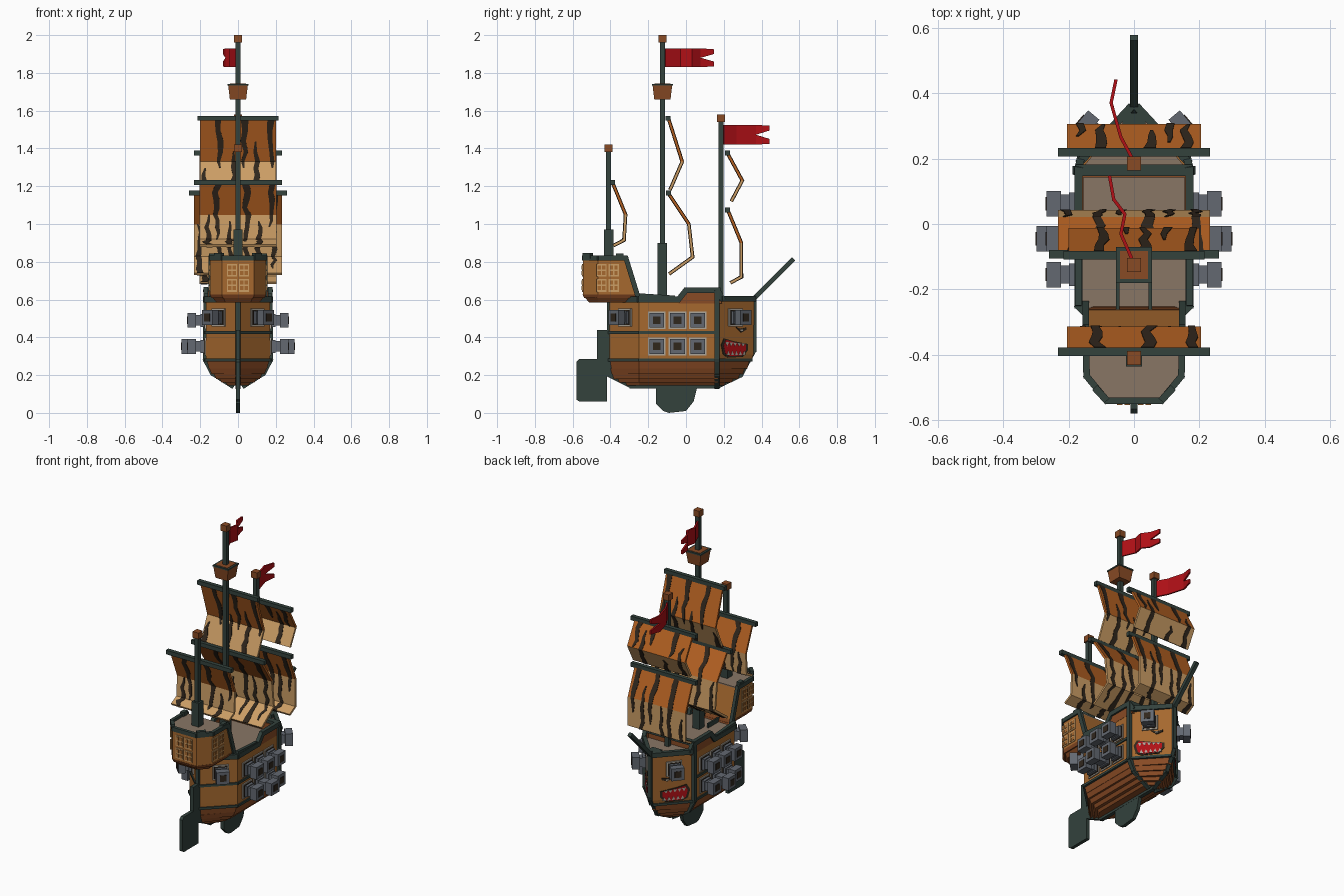
import bpy, bmesh, random
from mathutils import Vector as V

random.seed(4)
if "Cube" in bpy.data.objects:
    bpy.data.objects.remove(bpy.data.objects["Cube"])


def material(name, r, g, b):
    m = bpy.data.materials.new(name)
    m.use_nodes = True
    m.diffuse_color = (r, g, b, 1)
    m.node_tree.nodes["Principled BSDF"].inputs["Base Color"].default_value = (r, g, b, 1)
    return m


OCHRE = material("ochre_planks", .38, .14, .028)
BROWN = material("brown_wood", .25, .07, .018)
GREEN = material("dark_green_trim", .033, .054, .046)
METAL = material("gun_metal", .125, .14, .165)
DECK = material("weathered_deck", .25, .18, .13)
RED = material("red_cloth", .43, .005, .008)
ORANGE = material("orange_cloth", .46, .12, .016)
TAN = material("tan_cloth", .6, .34, .13)
BLACK = material("stripe_black", .03, .02, .012)
PALE = material("pale_grey", .42, .38, .32)


def finish(bm, name, mats, thickness=0):
    bmesh.ops.recalc_face_normals(bm, faces=bm.faces)
    me = bpy.data.meshes.new(name)
    bm.to_mesh(me)
    bm.free()
    for m in mats:
        me.materials.append(m)
    ob = bpy.data.objects.new(name, me)
    bpy.context.collection.objects.link(ob)
    if thickness:
        mod = ob.modifiers.new("thickness", 'SOLIDIFY')
        mod.thickness, mod.offset, mod.use_even_offset = thickness, 0, True
    return ob


def add_loft(bm, rings):
    vs = [[bm.verts.new(p) for p in r] for r in rings]
    n = len(vs[0])
    for a, b in zip(vs, vs[1:]):
        for i in range(n):
            bm.faces.new((a[i], a[(i + 1) % n], b[(i + 1) % n], b[i]))
    bm.faces.new(vs[0])
    bm.faces.new(vs[-1])


def loft(name, mat, *solids):
    bm = bmesh.new()
    for rings in solids:
        add_loft(bm, rings)
    return finish(bm, name, [mat])


def bar(p, q, w, h):
    """Rings of a square bar running from p to q."""
    p, q = V(p), V(q)
    d = (q - p).normalized()
    s = V((1, 0, 0)) if abs(d.z) > .99 else d.cross(V((0, 0, 1))).normalized()
    u = s.cross(d)
    sec = [s * a * w / 2 + u * b * h / 2 for a, b in ((1, 1), (-1, 1), (-1, -1), (1, -1))]
    return [[p + o for o in sec], [q + o for o in sec]]


def path(pts, w, h):
    """Bars along a path, overlapped slightly at the joints."""
    out = []
    for p, q in zip(pts, pts[1:]):
        p, q = V(p), V(q)
        e = (q - p).normalized() * w * .35
        out.append(bar(p - e, q + e, w, h))
    return out


def both(solids):
    return solids + [[[V((-v[0], v[1], v[2])) for v in r] for r in s] for s in solids]


def slab(poly, x0, x1):
    return [[V((x, y, z)) for y, z in poly] for x in (x0, x1)]


# Hull: pointed at both ends
def ring(z, w, ys, yb):
    half = [(w, -.25), (w, .17), (.012, yb)]
    pts = half + [(-x, y) for x, y in reversed(half)] + [(-.012, ys), (.012, ys)]
    return [V((x, y, z)) for x, y in pts]


loft("hull", OCHRE, [ring(.28, .17, -.405, .345), ring(.31, .171, -.405, .357), ring(.59, .17, -.405, .36)])
loft("main_deck", DECK, [ring(.588, .16, -.39, .345), ring(.597, .16, -.39, .345)])
strakes = [(.28, .166, -.403, .335), (.235, .152, -.40, .31), (.205, .128, -.39, .285),
           (.18, .098, -.36, .25), (.16, .066, -.32, .21), (.145, .03, -.29, .18)]
loft("bottom_planks", BROWN, *[[ring(*a), ring(b[0], a[1] - .012, a[2] + .008, a[3] - .01)]
                               for a, b in zip(strakes, strakes[1:])])
wall = [(-.04, .58), (0, .645), (.17, .645), (.19, .58)]
loft("raised_bulwarks", BROWN, *both([slab(wall, .155, .171)]), bar((-.16, .15, .615), (.16, .15, .615), .016, .06))

# Keel, stem, posts and rails
stem = [(-.405, .6), (-.405, .2), (-.29, .142), (.17, .142), (.29, .2), (.36, .33), (.36, .61)]
loft("keel_and_stems", GREEN, *path([(0, y, z) for y, z in stem], .024, .024))
rail = [(.012, -.405, .6), (.17, -.25, .6), (.17, -.04, .6), (.17, 0, .65), (.17, .165, .65),
        (.165, .19, .605), (.012, .355, .605)]
loft("rails", GREEN, *both(path(rail, .024, .03)), bar((-.18, .165, .65), (.18, .165, .65), .035, .025),
     *both([bar((.17, -.25, .622), (.17, -.06, .61), .02, .022)]))
post = [(.17, .165, .65), (.172, .165, .28), (.135, .165, .21), (.03, .165, .143)]
bands = []
for z in (.425, .28):
    bands += path([(.012, -.405, z), (.171, -.25, z), (.171, .17, z)], .014, .015)
bands += path([(.171, .17, .28), (.012, .345, .28)], .014, .015)
loft("hull_bands", GREEN, *both(bands + path(post, .026, .026)))
loft("stair_rails", GREEN, *both([bar((.05, -.3, .61), (.05, -.15, .61), .01, .03)]))
loft("bowsprit", GREEN, bar((0, .345, .59), (0, .57, .815), .024, .024),
     bar((-.035, .315, .61), (.035, .315, .61), .05, .02))
fin = [(-.16, .14), (-.16, .05), (-.12, .01), (-.09, 0), (0, .01), (.04, .06), (.06, .14)]
rudder = [(-.58, .27), (-.58, .07), (-.565, .06), (-.418, .06), (-.418, .44), (-.47, .44), (-.47, .285), (-.565, .285)]
loft("keel_fin", GREEN, slab(fin, -.011, .011))
loft("rudder", GREEN, slab(rudder, -.011, .011))
loft("rudder_hinges", GREEN, *[bar((0, -.425, z), (0, -.4, z), .02, .02) for z in (.25, .38)])

# Stern castle
def castle(z, front, k=1.0):
    half = [(.147 * k, front), (.147 * k, -.465), (.085 * k, -.4 - .146 * k)]
    return [V((x, y, z)) for x, y in half + [(-x, y) for x, y in reversed(half)]]


loft("stern_castle", OCHRE, [castle(.625, -.262), castle(.81, -.315)])
loft("castle_base", BROWN, [castle(.585, -.25, .78), castle(.607, -.255, .9)], [castle(.607, -.257, .95), castle(.626, -.262, 1.01)])
loft("castle_deck", DECK, [castle(.81, -.315, .97), castle(.817, -.315, .97)])
edge = [(.147, -.25, .6), (.147, -.318, .82), (.145, -.465, .82), (.083, -.54, .82), (0, -.54, .82)]
loft("castle_rail", GREEN, *both(path(edge, .02, .026)),
     *both([bar((.14, -.37, .832), (.14, -.33, .832), .026, .026), bar((.12, -.5, .832), (.083, -.54, .832), .022, .03)]))
frames, panes = [], []
for z in (.675, .755):
    for u in (-.032, .032):
        for size, t, out in ((.054, .004, frames), (.017, .007, panes)):
            offs = ((0, 0),) if out is frames else ((-.012, -.015), (-.012, .015), (.012, -.015), (.012, .015))
            for du, dz in offs:
                a, b = u + du, z + dz
                out.append(bar((a, -.544, b), (a, -.546 - t, b), size, size * 1.25))
                out.extend(both([bar((.145, -.415 + a, b), (.147 + t, -.415 + a, b), size, size * 1.25)]))
loft("window_frames", TAN, *frames)
loft("window_panes", OCHRE, *panes)

# Cannons with their ports
ports, barrels, bores = [], [], []


def cannon(base, d, length):
    p, d = V(base), V(d).normalized()
    ports.append(bar(p - d * .01, p + d * .008, .094, .094))
    bores.append(bar(p, p + d * .011, .078, .078))
    barrels.append(bar(p, p + d * .028, .068, .068))
    barrels.append(bar(p, p + d * length, .055, .055))
    barrels.append(bar(p + d * (length - .045), p + d * length, .078, .078))
    bores.append(bar(p + d * length, p + d * (length + .003), .04, .04))


for y in (-.155, -.045, .062):
    for z in (.49, .352):
        cannon((.17, y, z), (1, 0, 0), .128 if y == -.045 and z < .4 else .098)
cannon((.096, .26, .505), (.77, .64, 0), .09)
cannon((.1, -.32, .505), (.7, -.71, 0), .09)
loft("gun_ports", PALE, *both(ports))
loft("cannons", METAL, *both(barrels))
loft("cannon_bores", BLACK, *both(bores))

# Painted face on the bow panels
def plate(poly, t):
    def at(y, z, o):
        return V((.171 - (y - .17) * .836, y, z)) + V((.77, .64, 0)) * o
    return [[at(y, z, o) for y, z in poly] for o in (-.003, t)]


mouth = [(.185, .36), (.2, .395), (.25, .38), (.325, .365), (.325, .33), (.3, .296), (.22, .293), (.195, .31)]
mid = V((.258, .343))
inner = [tuple(mid + (V(p) - mid) * .84) for p in mouth]
teeth = []
for i in range(5):
    y = .205 + i * .021
    teeth.append(plate([(y, .376 - i * .002), (y + .018, .374 - i * .002), (y + .009, .352)], .0065))
    teeth.append(plate([(y + .008, .306), (y + .024, .306), (y + .016, .328)], .0065))
loft("mouth_outline", BLACK, *both([plate(mouth, .003)]))
loft("mouth", RED, *both([plate(inner, .005)]))
loft("teeth", PALE, *both(teeth))
loft("eyes", BLACK, *both([plate([(.262, .455), (.29, .425), (.318, .44), (.318, .452), (.29, .445)], .004)]))
loft("pupils", PALE, *both([plate([(.286, .433), (.298, .433), (.298, .442), (.286, .442)], .006)]))

# Masts, yards, caps and crow's nest
masts, caps = [], []
for y, base, top in ((-.125, .59, 1.98), (.185, .59, 1.56), (-.41, .81, 1.4)):
    masts.append(bar((0, y, base), (0, y, top), .026, .026))
    caps.append(bar((0, y, top - .02), (0, y, top + .02), .042, .042))
masts += [bar((0, -.125, .59), (0, -.125, .9), .05, .05), bar((0, -.41, .81), (0, -.41, .97), .05, .05)]
loft("masts", GREEN, *masts)
loft("mast_caps", BROWN, *caps)


def square(z, r):
    return [V((a * r, -.125 + b * r, z)) for a, b in ((1, 1), (-1, 1), (-1, -1), (1, -1))]


loft("crows_nest", BROWN, [square(1.66, .043), square(1.735, .052)])
loft("crows_nest_rim", GREEN, [square(1.733, .055), square(1.742, .055)])
loft("crows_nest_floor", BROWN, [square(1.74, .043), square(1.744, .043)])


# Sails with jagged stripes
def sail(name, prof, w, yard_w):
    y0, z0 = prof[0]
    loft(name + "_yard", GREEN, bar((-yard_w, y0 - .005, z0 + .01), (yard_w, y0 - .005, z0 + .01), .026, .026))
    bm = bmesh.new()
    rows = [[bm.verts.new((x, y, z)) for x in (-w, w)] for y, z in prof]
    for i, (a, b) in enumerate(zip(rows, rows[1:])):
        bm.faces.new((a[0], a[1], b[1], b[0])).material_index = min(i, 1)
    finish(bm, name, [ORANGE, TAN], .014)
    nodes = [V(a).lerp(V(b), t / 4) for a, b in zip(prof, prof[1:]) for t in range(4)] + [V(prof[-1])]
    bm = bmesh.new()
    n = len(nodes)
    for k in range(6):
        cx = -w + (k + .5) * w / 3 + random.uniform(-.012, .012)
        span = random.randint(int(n * .55), n - 1)
        run = nodes[:span] if k % 2 else nodes[-span:]
        prev = None
        for i, p in enumerate(run):
            t = i / (len(run) - 1)
            hw = .004 + .014 * (1 - t if k % 2 else t) ** .5 * random.uniform(.7, 1.2)
            c = cx + random.uniform(-.011, .011)
            cur = [bm.verts.new((c + s * hw, p.x, p.y)) for s in (-1, 1)]
            if prev:
                bm.faces.new((prev[0], prev[1], cur[1], cur[0]))
            prev = cur
    finish(bm, name + "_stripes", [BLACK], .019)


sail("main_topsail", [(-.09, 1.55), (-.02, 1.33), (-.085, 1.18)], .2, .215)
sail("main_sail", [(-.088, 1.155), (.015, 1), (.035, .825), (-.09, .735)], .233, .26)
sail("fore_topsail", [(.225, 1.365), (.298, 1.23), (.24, 1.12)], .205, .232)
sail("fore_sail", [(.225, 1.065), (.293, .9), (.293, .72), (.235, .688)], .205, .232)
sail("aft_sail", [(-.385, 1.21), (-.32, 1.05), (-.328, .915), (-.385, .885)], .205, .232)


# Swallow-tailed flags
def flag(name, pts, lo, hi):
    bm = bmesh.new()
    mid = (lo + hi) / 2
    cols = [[bm.verts.new((x, y, z)) for z in (lo, mid, hi)] for x, y in pts[:-1]]
    for a, b in zip(cols, cols[1:]):
        for j in (0, 1):
            bm.faces.new((a[j], b[j], b[j + 1], a[j + 1]))
    x, y = pts[-1]
    a = cols[-1]
    l0, l1, h1, h0 = [bm.verts.new((x, y, z)) for z in (lo + .005, lo + .03, hi - .03, hi - .005)]
    bm.faces.new((a[0], l0, l1, a[1]))
    bm.faces.new((a[1], h1, h0, a[2]))
    finish(bm, name, [RED], .01)


flag("main_flag", [(-.005, -.11), (-.04, -.03), (-.028, .03), (-.062, .075), (-.075, .148)], 1.83, 1.93)
flag("fore_flag", [(-.005, .2), (-.04, .265), (-.07, .37), (-.055, .442)], 1.42, 1.525)
